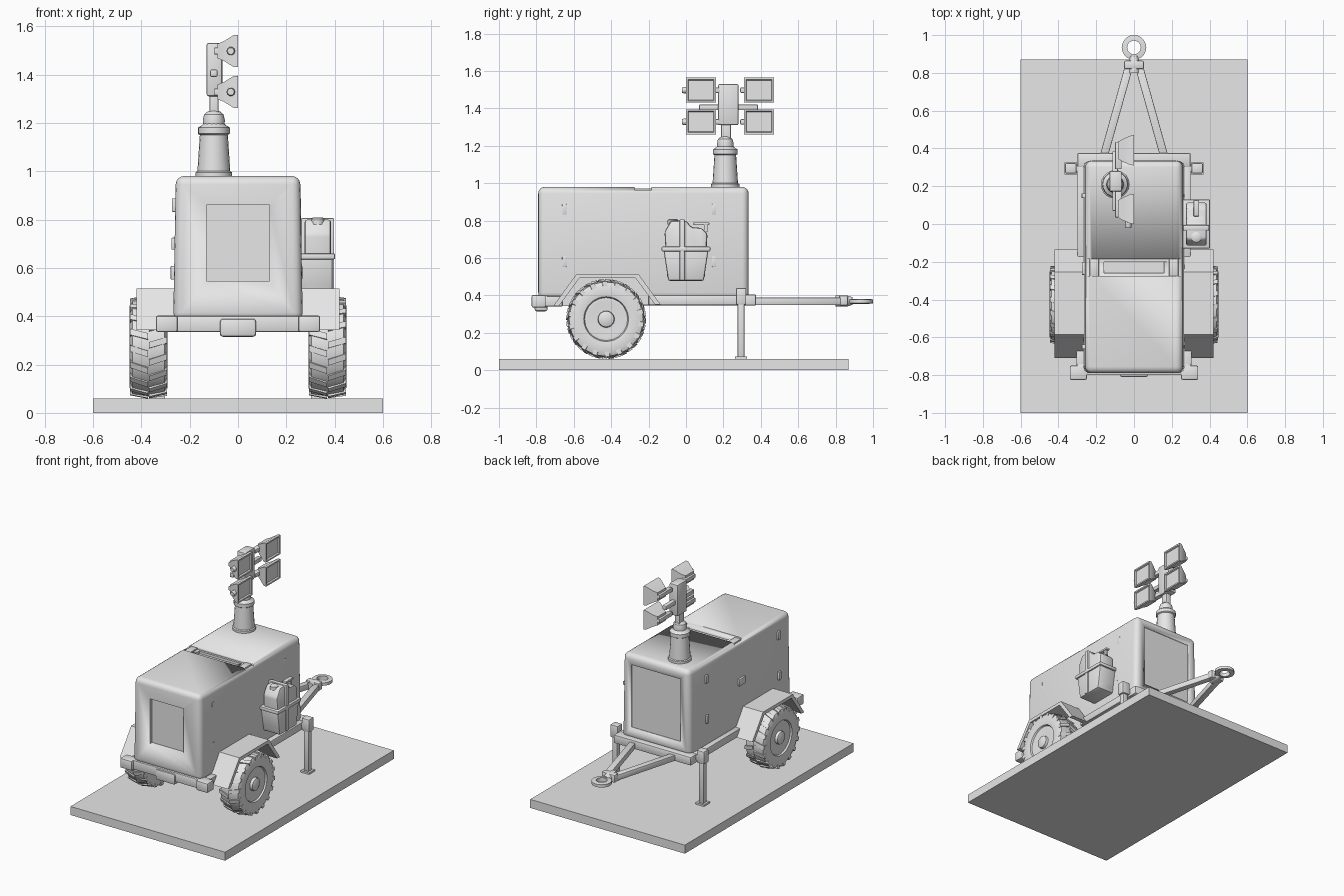
import bpy, bmesh, math
from mathutils import Vector, Matrix

if "Cube" in bpy.data.objects:
    bpy.data.objects.remove(bpy.data.objects["Cube"])

grey = bpy.data.materials.new("light_grey")
grey.diffuse_color = (0.8, 0.8, 0.8, 1)
grey.use_nodes = True
grey.node_tree.nodes["Principled BSDF"].inputs["Base Color"].default_value = grey.diffuse_color


def finish(name, bm, bevel=0, segs=2, smooth=True):
    bmesh.ops.recalc_face_normals(bm, faces=bm.faces)
    me = bpy.data.meshes.new(name)
    bm.to_mesh(me)
    bm.free()
    me.materials.append(grey)
    ob = bpy.data.objects.new(name, me)
    bpy.context.collection.objects.link(ob)
    bpy.ops.object.select_all(action='DESELECT')
    bpy.context.view_layer.objects.active = ob
    ob.select_set(True)
    if bevel:
        m = ob.modifiers.new("bevel", 'BEVEL')
        m.width, m.segments = bevel, segs
        bpy.ops.object.modifier_apply(modifier="bevel")
    if smooth:
        bpy.ops.object.shade_smooth_by_angle(angle=math.radians(35))
    return ob


def add_box(bm, lo, hi, taper=1.0):
    """Box between two corners; the top is scaled by taper in x."""
    lo, hi = Vector(lo), Vector(hi)
    c, s = (lo + hi) / 2, hi - lo
    r = bmesh.ops.create_cube(bm, size=1)
    for v in r['verts']:
        k = taper if v.co.z > 0 else 1
        v.co = Vector((c.x + v.co.x * s.x * k, c.y + v.co.y * s.y, c.z + v.co.z * s.z))
    return r['verts']


def box(name, lo, hi, bevel=0, segs=2, taper=1.0):
    bm = bmesh.new()
    add_box(bm, lo, hi, taper)
    return finish(name, bm, bevel, segs)


def lathe(bm, profile, centre, axis, n=28):
    """Spin (radius, distance) points round the x, y or z axis."""
    rings = []
    for r, d in profile:
        ring = []
        for i in range(n):
            a = 2 * math.pi * i / n
            p, q = r * math.cos(a), r * math.sin(a)
            co = {'x': (d, p, q), 'y': (p, d, q), 'z': (p, q, d)}[axis]
            ring.append(bm.verts.new(Vector(centre) + Vector(co)))
        rings.append(ring)
    for a, b in zip(rings, rings[1:]):
        for i in range(n):
            bm.faces.new((a[i], a[(i + 1) % n], b[(i + 1) % n], b[i]))
    bm.faces.new(rings[0])
    bm.faces.new(rings[-1])


def turned(name, profile, centre, axis, n=28):
    bm = bmesh.new()
    lathe(bm, profile, centre, axis, n)
    return finish(name, bm)


def extrude_x(name, pts, x0, x1, bevel=0):
    """Closed (y, z) outline pushed out along x."""
    bm = bmesh.new()
    a = [bm.verts.new((x0, y, z)) for y, z in pts]
    b = [bm.verts.new((x1, y, z)) for y, z in pts]
    bm.faces.new(a)
    bm.faces.new(b)
    for i in range(len(pts)):
        j = (i + 1) % len(pts)
        bm.faces.new((a[i], a[j], b[j], b[i]))
    return finish(name, bm, bevel)


def cut(ob, lo, hi):
    cutter = box("cutter", lo, hi)
    m = ob.modifiers.new("cut", 'BOOLEAN')
    m.operation, m.solver, m.object = 'DIFFERENCE', 'EXACT', cutter
    bpy.context.view_layer.objects.active = ob
    bpy.ops.object.modifier_apply(modifier="cut")
    bpy.data.objects.remove(cutter)


# Ground slab and housing with roof slot and end panels
box("base_slab", (-0.6, -1, 0), (0.6, 0.87, 0.06))
body = box("housing", (-0.268, -0.79, 0.38), (0.268, 0.335, 0.98), 0.035, 4, 0.96)
cut(body, (-0.5, -0.275, 0.962), (0.5, -0.185, 1.1))
cut(body, (-0.16, -0.26, 0.945), (0.16, -0.2, 1.1))
cut(body, (-0.13, -0.9, 0.545), (0.13, -0.765, 0.86))
cut(body, (-0.19, 0.327, 0.47), (0.19, 0.5, 0.91))
for x in (-0.21, 0.21):
    box("slot_end_block", (x - 0.025, -0.28, 0.95), (x + 0.025, -0.18, 0.972), 0.006)

# Chassis, bumper and towing frame
box("chassis", (-0.265, -0.79, 0.345), (0.265, 0.36, 0.4), 0.008)
box("front_bumper", (-0.3, -0.8, 0.335), (0.3, -0.74, 0.4), 0.006)
box("bumper_centre", (-0.075, -0.81, 0.315), (0.075, -0.74, 0.39), 0.012)
box("rear_crossbeam", (-0.3, 0.3, 0.345), (0.3, 0.375, 0.405), 0.008)
box("leg_crossbar", (-0.36, 0.275, 0.36), (0.36, 0.315, 0.4), 0.005)
turned("tow_neck", [(0.03, 0.80), (0.03, 0.86), (0.02, 0.89)], (0, 0, 0.37), 'y', 12)
box("tow_coupling", (-0.052, 0.82, 0.345), (0.052, 0.865, 0.4), 0.008)
bm = bmesh.new()
lathe(bm, [(0.045, -0.013), (0.065, -0.01), (0.065, 0.01), (0.045, 0.013)], (0, 0.935, 0.368), 'z', 20)
caps = [f for f in bm.faces if len(f.verts) == 20]
loops = [list(f.verts) for f in caps]
bmesh.ops.delete(bm, geom=caps, context='FACES_ONLY')
inner = [[bm.verts.new((v.co.x * 0.8, 0.935 + (v.co.y - 0.935) * 0.8, v.co.z)) for v in lp] for lp in loops]
for i in range(20):
    j = (i + 1) % 20
    bm.faces.new((loops[0][i], loops[0][j], inner[0][j], inner[0][i]))
    bm.faces.new((loops[1][i], loops[1][j], inner[1][j], inner[1][i]))
    bm.faces.new((inner[0][i], inner[0][j], inner[1][j], inner[1][i]))
finish("tow_ring", bm)

for s, side in ((-1, "left"), (1, "right")):
    # Sloping drawbar
    bm = bmesh.new()
    for v in add_box(bm, (-0.022, 0.34, 0.348), (0.022, 0.84, 0.388)):
        v.co.x += s * (0.165 - 0.14 * (v.co.y - 0.34) / 0.5)
    finish(side + "_drawbar", bm, 0.004)

    # Side beam, bumper corner and support leg
    x0, x1 = sorted((s * 0.25, s * 0.3))
    box(side + "_side_beam", (x0, -0.2, 0.348), (x1, 0.37, 0.4), 0.006)
    x0, x1 = sorted((s * 0.25, s * 0.34))
    box(side + "_bumper_corner", (x0, -0.825, 0.335), (x1, -0.75, 0.402), 0.008)
    x0, x1 = sorted((s * 0.24, s * 0.305))
    box(side + "_bumper_arm", (x0, -0.79, 0.34), (x1, -0.66, 0.395), 0.006)
    box(side + "_leg", (s * 0.335 - 0.019, 0.276, 0.06), (s * 0.335 + 0.019, 0.312, 0.42), 0.004)
    box(side + "_leg_cap", (s * 0.335 - 0.03, 0.267, 0.35), (s * 0.335 + 0.03, 0.322, 0.44), 0.008)
    box(side + "_leg_foot", (s * 0.335 - 0.033, 0.262, 0.06), (s * 0.335 + 0.033, 0.326, 0.072))

    # Bent sheet mudguard
    outer = [(-0.71, 0.342), (-0.585, 0.515), (-0.255, 0.515), (-0.135, 0.35)]
    under = [(-0.165, 0.35), (-0.27, 0.492), (-0.57, 0.492), (-0.68, 0.342)]
    extrude_x(side + "_mudguard", outer + under, s * 0.25, s * 0.42)
    extrude_x(side + "_mudguard_back", outer, s * 0.25, s * 0.272)

    # Tyre with chevron lugs, and dished hub
    c = Vector((s * 0.37, -0.427, 0.273))
    bm = bmesh.new()
    prof = [(0.11, -0.045), (0.12, -0.07), (0.17, -0.078), (0.198, -0.066), (0.205, 0),
            (0.198, 0.066), (0.17, 0.078), (0.12, 0.07), (0.11, 0.045)]
    lathe(bm, prof, c, 'x', 32)
    for i in range(18):
        for h in (-1, 1):
            a = 2 * math.pi * (i + h * 0.25) / 18
            vs = add_box(bm, (-0.037, -0.013, 0.185), (0.037, 0.013, 0.213))
            for v in vs:
                v.co.y += 0.3 * h * v.co.x
                v.co.z -= 0.012 if v.co.x * h > 0 else 0
                v.co.x += h * 0.039
                v.co = c + Matrix.Rotation(a, 3, 'X') @ v.co
    finish(side + "_tyre", bm)
    hub = [(0.115, 0.03), (0.115, 0.06), (0.1, 0.062), (0.055, 0.05), (0.045, 0.052),
           (0.042, 0.07), (0.022, 0.078)]
    turned(side + "_wheel_hub", [(r, s * d) for r, d in hub], c, 'x', 20)

    # Door hinges and latches
    for y in (-0.65, 0.15):
        for z in (0.58, 0.86):
            w = 0.264 - 0.011 * (z - 0.38) / 0.6
            d = 0.018 if s < 0 else 0.006
            x0, x1 = sorted((s * (w - 0.01), s * (w + d)))
            box(side + "_hinge", (x0, y - 0.012, z - 0.028), (x1, y + 0.012, z + 0.028), 0.003)
box("left_latch", (-0.276, -0.27, 0.675), (-0.25, -0.2, 0.725), 0.005)

# Fuel can in its side tray
extrude_x("fuel_can", [(-0.1, 0.49), (0.1, 0.49), (0.115, 0.73), (0.085, 0.76), (0.03, 0.765),
                       (0.0, 0.8), (-0.08, 0.8), (-0.115, 0.74)], 0.275, 0.385, 0.012)
extrude_x("can_tray", [(-0.095, 0.478), (0.095, 0.478), (0.122, 0.655), (-0.122, 0.655)], 0.258, 0.392, 0.01)
box("tray_rim", (0.258, -0.13, 0.635), (0.402, 0.13, 0.66), 0.006)
box("can_strap", (0.26, -0.035, 0.48), (0.398, -0.005, 0.806), 0.006)
box("can_handle", (0.315, 0.04, 0.775), (0.345, 0.125, 0.79), 0.005)
box("can_handle_post", (0.32, 0.095, 0.74), (0.34, 0.115, 0.78))
turned("can_cap", [(0.028, 0.78), (0.028, 0.803), (0.02, 0.808)], (0.33, -0.07, 0), 'z', 12)

# Telescopic mast
mast = (-0.1, 0.21, 0)
turned("mast_base", [(0.075, 0.97), (0.075, 0.995), (0.068, 1.0), (0.058, 1.15), (0.066, 1.155),
                     (0.066, 1.18), (0.05, 1.19), (0.04, 1.2)], mast, 'z', 20)
turned("mast_collar", [(0.042, 1.18), (0.046, 1.21), (0.04, 1.235), (0.022, 1.25)], mast, 'z', 14)
box("mast_post", (-0.118, 0.188, 1.2), (-0.08, 0.24, 1.34), 0.006)
box("mast_head", (-0.13, 0.172, 1.31), (-0.065, 0.28, 1.53), 0.008)
box("lamp_arm", (-0.115, 0.07, 1.39), (-0.085, 0.385, 1.42), 0.005)

# Four floodlights: flared shells facing sideways with a sunken lens
for y, out in ((0.08, -1), (0.39, 1)):
    for z in (1.328, 1.497):
        bm = bmesh.new()
        rings = []
        for x, hy, hz in ((-0.085, 0.045, 0.03), (-0.06, 0.06, 0.04), (-0.018, 0.078, 0.066),
                          (0.0, 0.08, 0.067), (0.0, 0.07, 0.057), (-0.01, 0.066, 0.053)):
            rings.append([bm.verts.new((x, y + a * hy, z + b * hz))
                          for a, b in ((-1, -1), (1, -1), (1, 1), (-1, 1))])
        for p, q in zip(rings, rings[1:]):
            for i in range(4):
                bm.faces.new((p[i], p[(i + 1) % 4], q[(i + 1) % 4], q[i]))
        bm.faces.new(rings[0])
        bm.faces.new(rings[-1])
        finish("floodlight", bm)
        ends = sorted((y - out * 0.1, y + out * 0.045))
        box("lamp_bracket", (-0.1, ends[0], z - 0.014), (-0.065, ends[1], z + 0.014), 0.004)
    if out < 0:
        for z in (1.328, 1.497):
            turned("lamp_knob", [(0.014, -0.022), (0.018, -0.012), (0.018, 0.012)], (-0.03, 0, z), 'y', 10)
